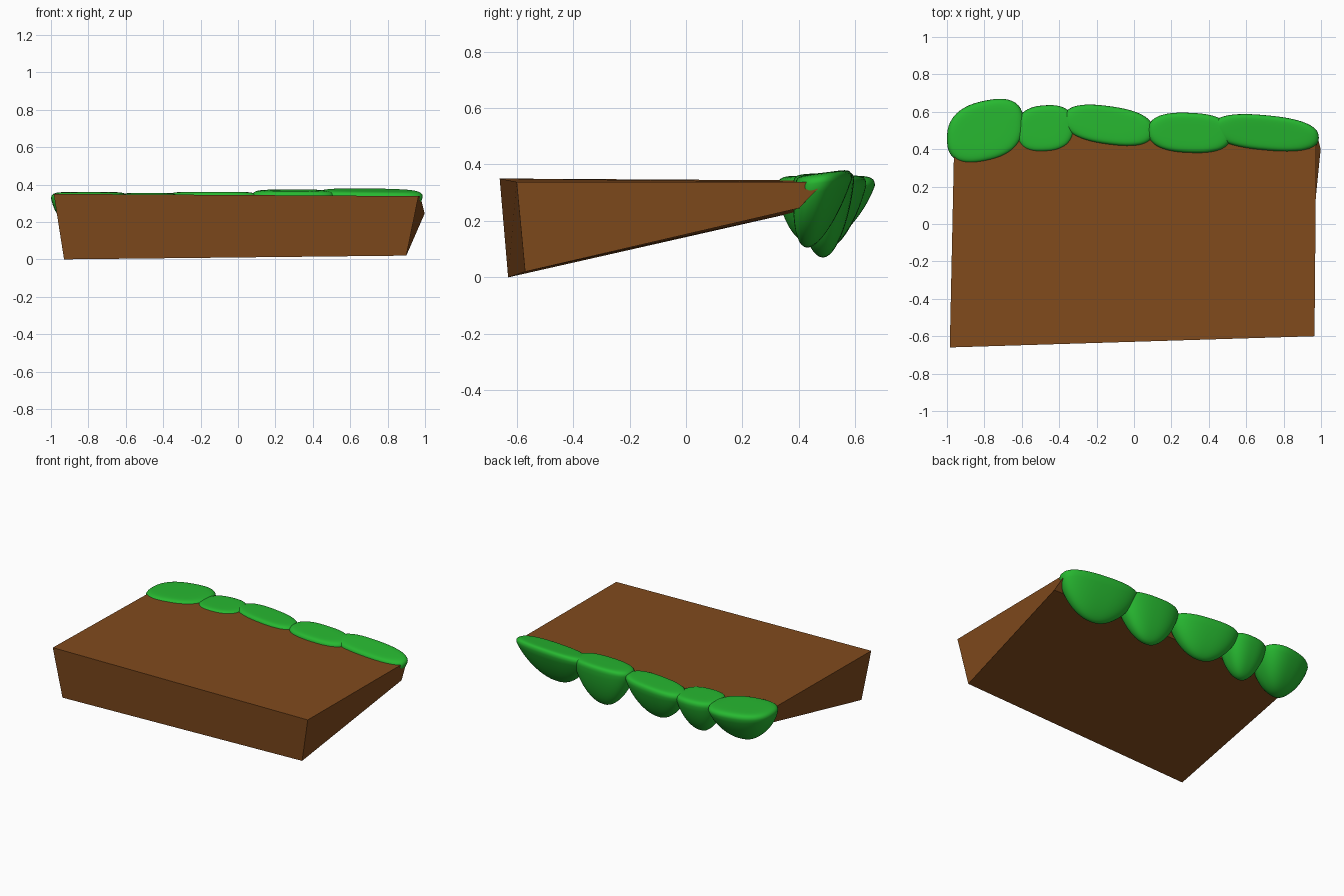
import bpy, bmesh

if "Cube" in bpy.data.objects:
    bpy.data.objects.remove(bpy.data.objects["Cube"])


def material(name, rgb):
    m = bpy.data.materials.new(name)
    m.diffuse_color = (*rgb, 1)
    m.use_nodes = True
    m.node_tree.nodes["Principled BSDF"].inputs["Base Color"].default_value = m.diffuse_color
    return m


def add_object(name, bm, mat):
    bmesh.ops.recalc_face_normals(bm, faces=bm.faces)
    me = bpy.data.meshes.new(name)
    bm.to_mesh(me)
    bm.free()
    ob = bpy.data.objects.new(name, me)
    ob.data.materials.append(mat)
    bpy.context.collection.objects.link(ob)
    return ob


brown = material("soil_brown", (0.22, 0.07, 0.012))
green = material("leaf_green", (0.02, 0.48, 0.03))

# Wedge-shaped earth slab: thick at the front, thin at the back
top = [(-0.985, -0.66, 0.35), (0.965, -0.60, 0.338), (0.975, 0.49, 0.337), (-0.96, 0.50, 0.343)]
bottom = [(-0.93, -0.63, 0.0), (0.90, -0.57, 0.02), (0.998, 0.40, 0.245), (-0.94, 0.43, 0.24)]
bm = bmesh.new()
t = [bm.verts.new(c) for c in top]
b = [bm.verts.new(c) for c in bottom]
bm.faces.new(t)
bm.faces.new(b[::-1])
for i in range(4):
    j = (i + 1) % 4
    bm.faces.new((b[i], b[j], t[j], t[i]))
add_object("earth_slab", bm, brown)


def clump(name, x0, x1, y0, y1, ztop, tip_y, tip_z, shear, tilt):
    """Rounded grass clump: nearly flat top, body tapering to a blunt tip."""
    bm = bmesh.new()
    bmesh.ops.create_cube(bm, size=2)
    bmesh.ops.subdivide_edges(bm, edges=bm.edges[:], cuts=13, use_grid_fill=True)
    cx, cy = (x0 + x1) / 2, (y0 + y1) / 2
    rx, ry = (x1 - x0) / 2, (y1 - y0) / 2
    ry = (ry ** 2 - (shear * rx) ** 2) ** 0.5   # keep depth after shearing
    rim = ztop - 0.035
    for v in bm.verts:
        p = v.co.normalized()
        r = (p.x ** 2 + p.y ** 2) ** 0.5
        if r > 1e-6:                             # slightly squared outline
            ux, uy = abs(p.x) / r, abs(p.y) / r
            k = (ux ** 2.5 + uy ** 2.5) ** (-1 / 2.5)
        else:
            k = 1
        down = max(0, -p.z)
        k *= 1 - 0.22 * down
        x, y = p.x * k * rx, p.y * k * ry + shear * p.x * k * rx
        if p.z > 0:
            z = rim + 0.035 * (1 - (1 - p.z) ** 3)
        else:
            z = rim - (rim - tip_z) * down
        z += tilt * y * (1 - down)
        v.co = (cx + x, cy + y + (tip_y - cy) * down, z)
    ob = add_object(name, bm, green)
    for f in ob.data.polygons:
        f.use_smooth = True


# Row of overhanging grass clumps along the back edge
clumps = [
    (-1.00, -0.59, 0.33, 0.665, 0.360, 0.46, 0.110, 0.20, 0.00),
    (-0.63, -0.32, 0.385, 0.635, 0.355, 0.49, 0.095, 0.06, 0.00),
    (-0.375, 0.105, 0.42, 0.635, 0.361, 0.50, 0.105, -0.13, 0.00),
    (0.075, 0.52, 0.38, 0.595, 0.370, 0.485, 0.070, -0.04, 0.06),
    (0.42, 0.988, 0.39, 0.585, 0.371, 0.43, 0.105, -0.09, 0.13),
]
for n, c in enumerate(clumps, 1):
    clump(f"grass_clump_{n}", *c)
